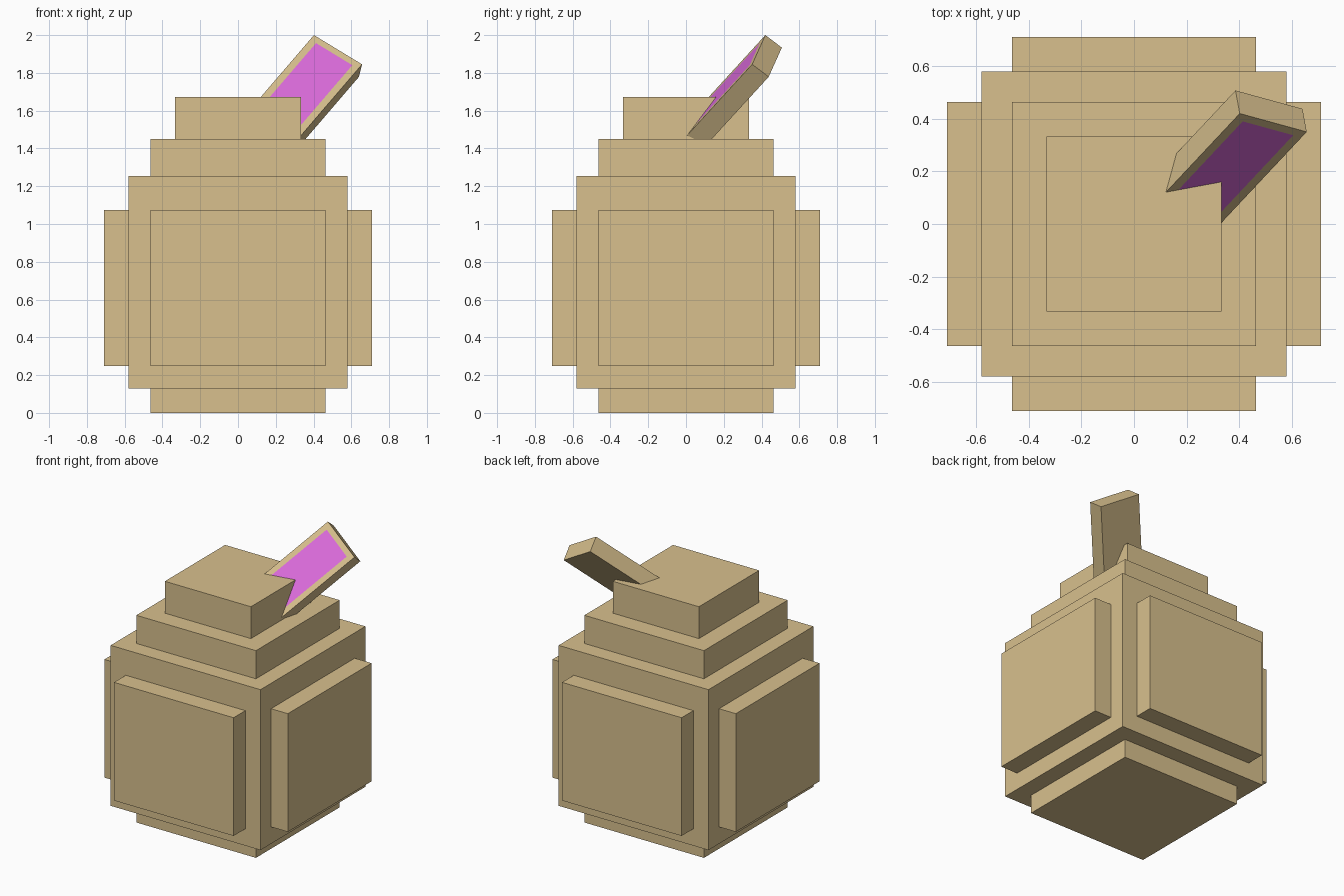
import bpy
import bmesh
from math import pi
from mathutils import Matrix, Vector

cube = bpy.data.objects.get("Cube")
if cube:
    bpy.data.objects.remove(cube, do_unlink=True)


def material(name, rgb):
    mat = bpy.data.materials.new(name)
    mat.use_nodes = True
    mat.diffuse_color = (*rgb, 1)
    mat.node_tree.nodes["Principled BSDF"].inputs["Base Color"].default_value = (*rgb, 1)
    return mat


tan = material("tan clay", (0.69, 0.53, 0.27))
pink = material("bright pink", (0.72, 0.15, 0.72))


def box(name, low, high, matrix=None, inset=0):
    """Box between two corners; an inset paints a panel on its -y face."""
    low, high = Vector(low), Vector(high)
    bm = bmesh.new()
    bmesh.ops.create_cube(bm, size=1)
    bmesh.ops.scale(bm, vec=high - low, verts=bm.verts)
    bmesh.ops.translate(bm, vec=(low + high) / 2, verts=bm.verts)
    if inset:
        bm.normal_update()
        front = min(bm.faces, key=lambda f: f.normal.y)
        bmesh.ops.inset_individual(bm, faces=[front], thickness=inset)
        front.material_index = 1
    if matrix:
        bm.transform(matrix)
    mesh = bpy.data.meshes.new(name)
    bm.to_mesh(mesh)
    bm.free()
    mesh.materials.append(tan)
    mesh.materials.append(pink)
    obj = bpy.data.objects.new(name, mesh)
    bpy.context.collection.objects.link(obj)
    return obj


# Stacked square tiers: name, half width, bottom, top
for name, half, bottom, top in (
    ("base", 0.463, 0, 0.13),
    ("body", 0.58, 0.13, 1.253),
    ("shoulder", 0.463, 1.253, 1.45),
    ("neck", 0.333, 1.45, 1.673),
):
    box(name, (-half, -half, bottom), (half, half, top))

# Raised panel on each side of the body
for i, side in enumerate(("front", "left", "back", "right")):
    box(side + "_panel", (-0.463, -0.71, 0.248), (0.463, -0.58, 1.075),
        Matrix.Rotation(i * pi / 2, 4, "Z"))

# Leaning stick, hung from its upper front corner, with a painted front face
along = Vector((0.535, 0.57, 0.623)).normalized()
across = Vector((0.833, -0.229, -0.507))
across = (across - along * across.dot(along)).normalized()
depth = along.cross(across)
pose = Matrix((across, depth, along)).transposed().to_4x4()
pose.translation = (0.402, 0.42, 2.0)
box("stick", (0, 0, -0.75), (0.306, 0.111, 0), pose, inset=0.053)
